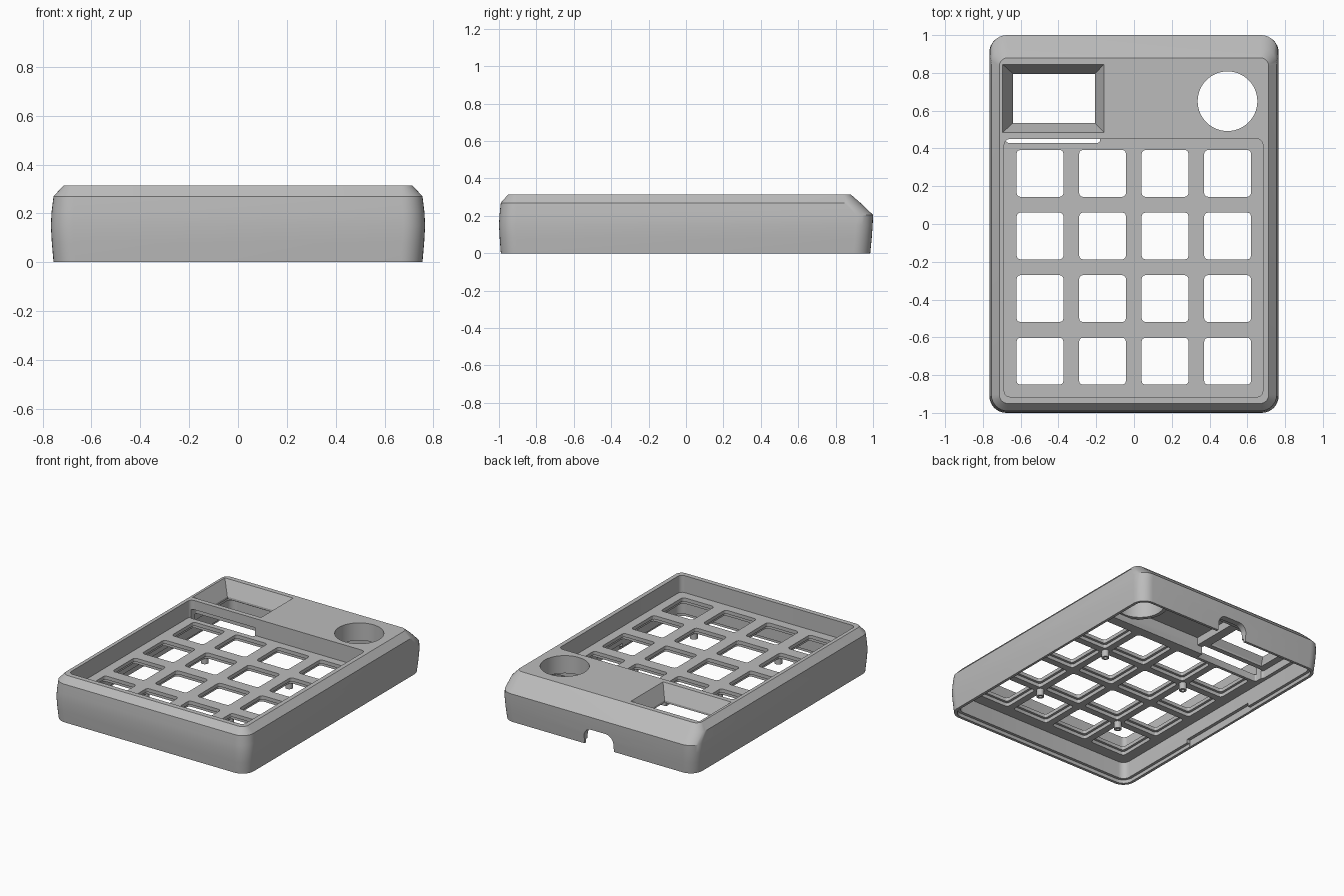
import bpy, bmesh, math
from mathutils import Matrix

if "Cube" in bpy.data.objects:
    bpy.data.objects.remove(bpy.data.objects["Cube"])

grey = bpy.data.materials.new("case grey")
grey.diffuse_color = (0.5, 0.5, 0.5, 1)
grey.use_nodes = True
grey.node_tree.nodes["Principled BSDF"].inputs["Base Color"].default_value = grey.diffuse_color


def ring(x0, x1, y0, y1, r, n):
    """Rounded rectangle outline, counter-clockwise."""
    pts = []
    corners = [(x1 - r, y1 - r), (x0 + r, y1 - r), (x0 + r, y0 + r), (x1 - r, y0 + r)]
    for i, (cx, cy) in enumerate(corners):
        for k in range(n + 1 if r else 1):
            a = math.pi / 2 * (i + (k / n if r else 0))
            pts.append((cx + r * math.cos(a), cy + r * math.sin(a)))
    return pts


def loft(name, levels, n=6, matrix=None):
    """Closed solid through (z, x0, x1, y0, y1, radius) levels."""
    bm = bmesh.new()
    rows = [[bm.verts.new((x, y, z)) for x, y in ring(*box, n)] for z, *box in levels]
    m = len(rows[0])
    for a, b in zip(rows, rows[1:]):
        for i in range(m):
            j = (i + 1) % m
            bm.faces.new((a[i], a[j], b[j], b[i]))
    bm.faces.new(rows[0][::-1])
    bm.faces.new(rows[-1])
    bmesh.ops.remove_doubles(bm, verts=bm.verts, dist=1e-5)
    if matrix:
        bm.transform(matrix)
    bmesh.ops.recalc_face_normals(bm, faces=bm.faces)
    me = bpy.data.meshes.new(name)
    bm.to_mesh(me)
    bm.free()
    me.materials.append(grey)
    ob = bpy.data.objects.new(name, me)
    bpy.context.collection.objects.link(ob)
    return ob


def prism(name, x0, x1, y0, y1, z0, z1, r=0, n=6, matrix=None):
    return loft(name, [(z0, x0, x1, y0, y1, r), (z1, x0, x1, y0, y1, r)], n, matrix)


def cylinder(name, x, y, r, z0, z1, n=6):
    return prism(name, x - r, x + r, y - r, y + r, z0, z1, r, n)


def combine(tool, op='DIFFERENCE'):
    """Apply a tool solid to the case, then discard it."""
    mod = case.modifiers.new("combine", 'BOOLEAN')
    mod.object, mod.operation, mod.solver = tool, op, 'EXACT'
    bpy.context.view_layer.objects.active = case
    bpy.ops.object.modifier_apply(modifier=mod.name)
    bpy.data.objects.remove(tool, do_unlink=True)


# Outer body: bulging sides, small top chamfer, long chamfer at the back
case = loft("keypad_case", [
    (0.0, -0.755, 0.755, -0.99, 0.985, 0.09),
    (0.08, -0.762, 0.762, -0.996, 0.993, 0.09),
    (0.15, -0.766, 0.766, -1.0, 0.998, 0.09),
    (0.205, -0.763, 0.763, -0.997, 1.0, 0.09),
    (0.27, -0.755, 0.755, -0.99, 0.932, 0.085),
    (0.315, -0.713, 0.713, -0.95, 0.88, 0.045)], 8)

# Hollow underside, rim rebate and side rim reliefs
combine(prism("cavity", -0.715, 0.715, -0.95, 0.95, -0.1, 0.145, 0.05))
combine(prism("upper_cavity", -0.69, 0.69, 0.48, 0.89, 0.1, 0.255, 0.03))
combine(prism("rim_rebate", -0.735, 0.735, -0.97, 0.967, -0.1, 0.025, 0.07))
combine(prism("rim_relief", -0.738, 0.738, -0.31, 0.31, -0.1, 0.05))

# Sunken key area
combine(prism("key_recess", -0.687, 0.682, -0.915, 0.45, 0.195, 0.5, 0.03))

# Display frame block and dial collar under the top
combine(prism("display_block", -0.71, -0.14, 0.46, 0.86, 0.2, 0.29), 'UNION')
combine(cylinder("dial_collar", 0.495, 0.65, 0.185, 0.19, 0.29, 12), 'UNION')

# Display window with sloped bezel, dial hole, cable slot
combine(loft("display_window", [
    (0.1, -0.64, -0.207, 0.535, 0.795, 0),
    (0.215, -0.64, -0.207, 0.535, 0.795, 0),
    (0.335, -0.706, -0.15, 0.475, 0.855, 0)]))
combine(cylinder("dial_hole", 0.495, 0.65, 0.158, 0.0, 0.5, 14))
combine(prism("cable_slot", -0.678, -0.18, 0.43, 0.5, 0.1, 0.25, 0.012, 3))

# Port notch in the back wall
combine(prism("port_notch", -0.125, 0.105, -0.115, 0.115, 0.9, 1.1, 0.06, 6,
              Matrix.Rotation(-math.pi / 2, 4, 'X')))

# Four by four key holes, each with a clip pocket below
for i in range(4):
    for j in range(4):
        x, y = -0.4975 + 0.331 * i, 0.268 - 0.3315 * j
        for name, h, z0, z1, r in (("key_pocket", 0.141, 0.05, 0.17, 0.02),
                                   ("key_hole", 0.124, 0.1, 0.3, 0.02)):
            combine(prism(name, x - h, x + h, y - h, y + h, z0, z1, r, 3))

# Screw posts between the keys
for x in (-0.332, 0.33):
    for y in (0.102, -0.561):
        combine(cylinder("screw_post", x, y, 0.025, 0.095, 0.17, 4), 'UNION')
        combine(cylinder("screw_hole", x, y, 0.012, 0.05, 0.15, 3))

bpy.ops.object.select_all(action='DESELECT')
case.select_set(True)
bpy.context.view_layer.objects.active = case
bpy.ops.object.shade_smooth_by_angle(angle=math.radians(25))
